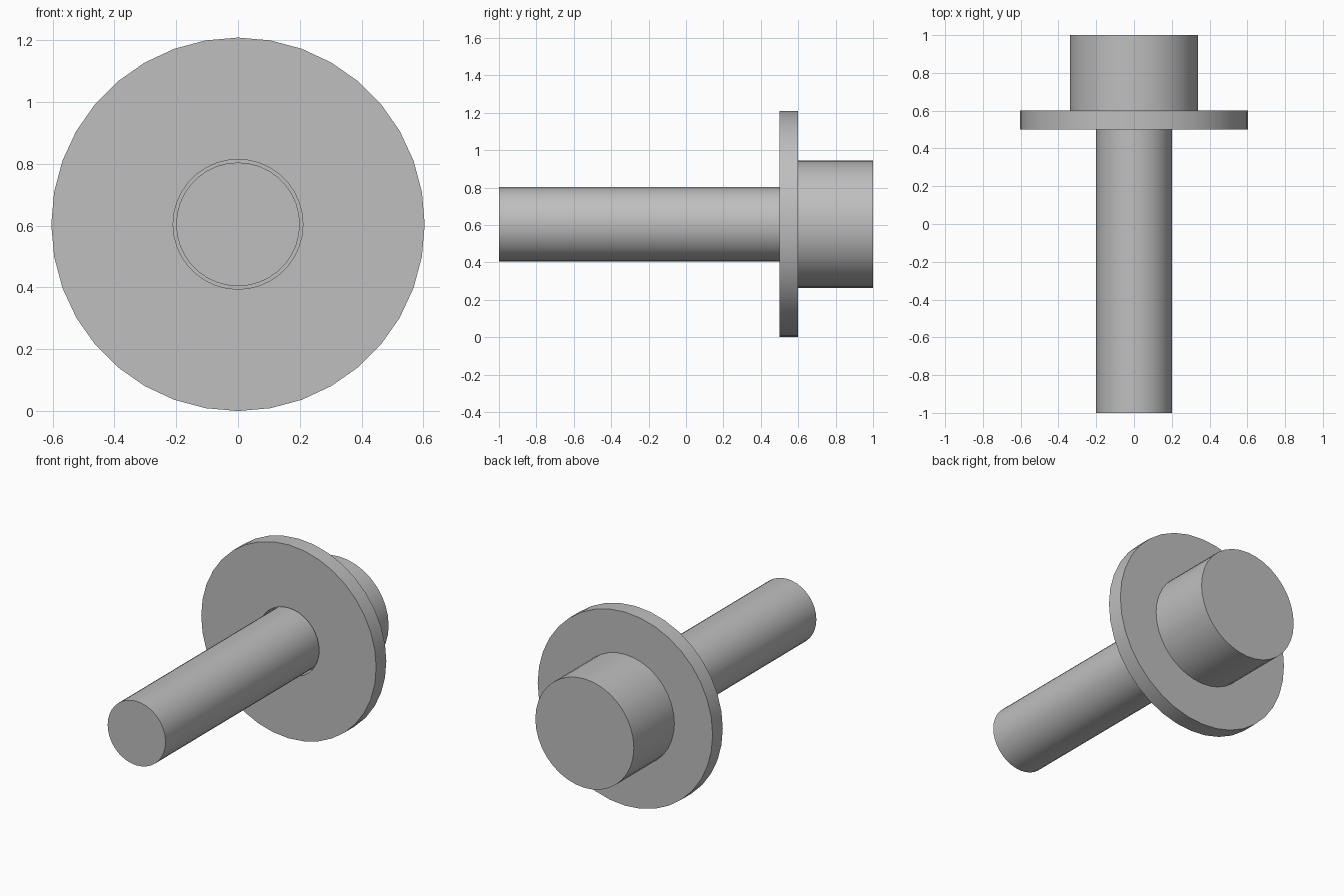
import bpy, bmesh, math
from mathutils import Vector

cube = bpy.data.objects.get("Cube")
if cube:
    bpy.data.objects.remove(cube, do_unlink=True)

SEGMENTS = 36
AXIS_Z = 0.604            # height of the common axis

grey = bpy.data.materials.new("plain_grey")
grey.use_nodes = True
colour = (0.52, 0.52, 0.52, 1)
grey.diffuse_color = colour
grey.node_tree.nodes["Principled BSDF"].inputs["Base Color"].default_value = colour


def lathe(name, profile, closed=False):
    """Turn (radius, y) points around the y axis."""
    bm = bmesh.new()
    verts = [bm.verts.new((0, y, r)) for r, y in profile]
    pairs = list(zip(verts, verts[1:]))
    if closed:
        pairs.append((verts[-1], verts[0]))
    edges = [bm.edges.new(p) for p in pairs]
    bmesh.ops.spin(bm, geom=verts + edges, cent=(0, 0, 0), axis=(0, 1, 0),
                   angle=math.tau, steps=SEGMENTS)
    bmesh.ops.remove_doubles(bm, verts=bm.verts, dist=0.0005)
    bmesh.ops.recalc_face_normals(bm, faces=bm.faces)
    mesh = bpy.data.meshes.new(name)
    bm.to_mesh(mesh)
    bm.free()
    mesh.materials.append(grey)
    obj = bpy.data.objects.new(name, mesh)
    obj.location = Vector((0, 0, AXIS_Z))
    bpy.context.collection.objects.link(obj)
    bpy.ops.object.select_all(action='DESELECT')
    obj.select_set(True)
    bpy.context.view_layer.objects.active = obj
    bpy.ops.object.shade_smooth_by_angle(angle=math.radians(30))
    return obj


# Round shaft and wide head, turned as one piece
lathe("bolt", [(0, -1), (0.2, -1), (0.2, 0.6), (0.34, 0.6), (0.34, 1), (0, 1)])

# Loose washer with a clearance hole around the shaft
lathe("washer", [(0.21, 0.5), (0.604, 0.5), (0.604, 0.6), (0.21, 0.6)], closed=True)
